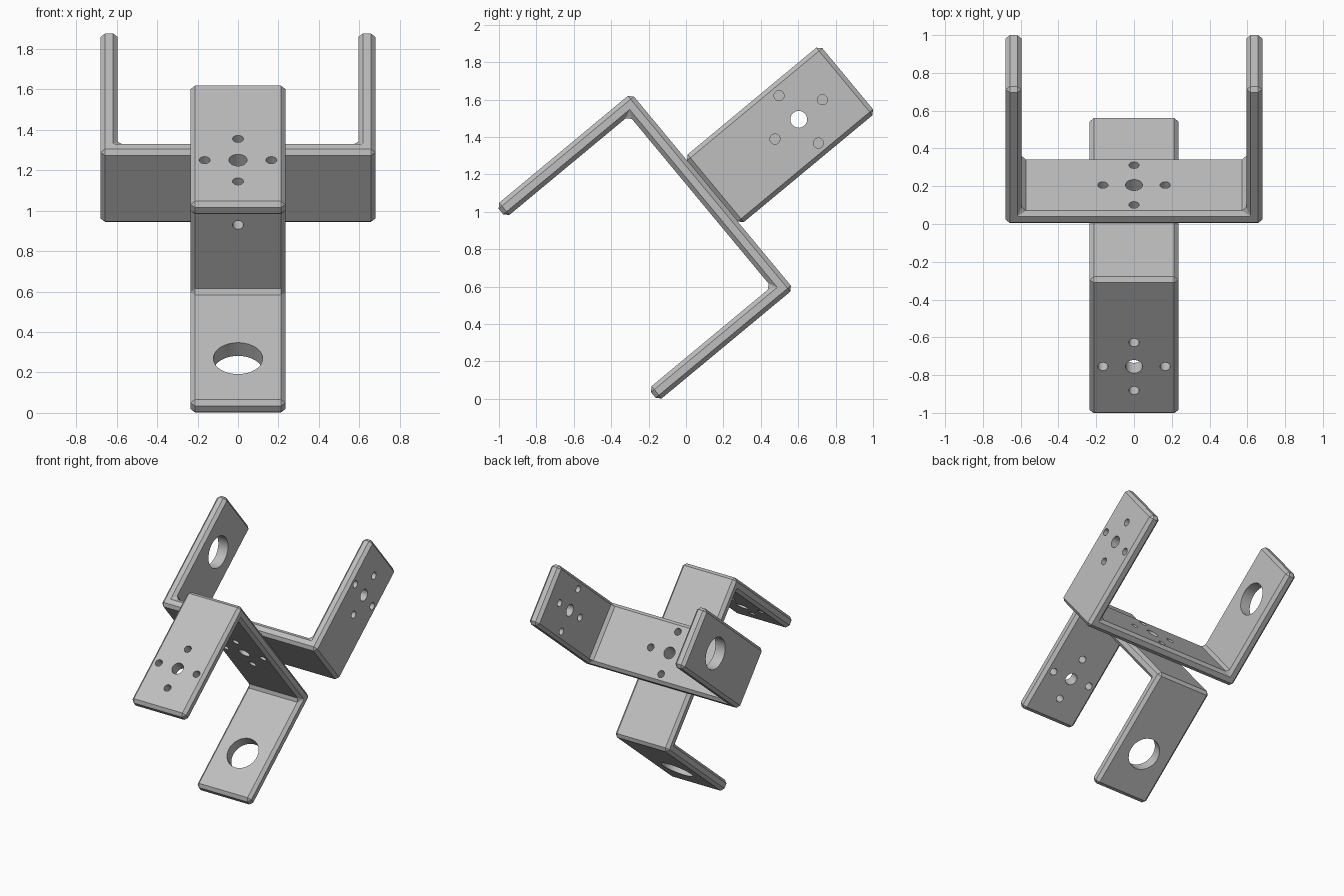
import bpy, bmesh, math
from mathutils import Matrix, Vector

cube = bpy.data.objects.get("Cube")
if cube:
    bpy.data.objects.remove(cube, do_unlink=True)

# Bracket dimensions
HALF_SPAN, WIDTH, ARM, THICK, CHAMFER = 0.68, 0.47, 0.94, 0.085, 0.023
HOLE_HEIGHT = 0.60
RING, SCREW, SHAFT, BEARING = 0.165, 0.027, 0.045, 0.122

metal = bpy.data.materials.new("grey_metal")
metal.use_nodes = True
grey = (0.52, 0.52, 0.52, 1)
metal.diffuse_color = grey
metal.node_tree.nodes["Principled BSDF"].inputs["Base Color"].default_value = grey


def make_object(name, bm):
    bmesh.ops.recalc_face_normals(bm, faces=bm.faces)
    mesh = bpy.data.meshes.new(name)
    bm.to_mesh(mesh)
    bm.free()
    mesh.materials.append(metal)
    obj = bpy.data.objects.new(name, mesh)
    bpy.context.collection.objects.link(obj)
    return obj


def u_channel(name):
    # U profile extruded across its width, every edge chamfered
    inner = HALF_SPAN - THICK
    right = [(HALF_SPAN, 0), (HALF_SPAN, ARM), (inner, ARM), (inner, THICK)]
    profile = right + [(-x, z) for x, z in reversed(right)]
    bm = bmesh.new()
    face = bm.faces.new([bm.verts.new((x, -WIDTH / 2, z)) for x, z in profile])
    side = bmesh.ops.extrude_face_region(bm, geom=[face])["geom"]
    moved = [v for v in side if isinstance(v, bmesh.types.BMVert)]
    bmesh.ops.translate(bm, verts=moved, vec=(0, WIDTH, 0))
    bmesh.ops.recalc_face_normals(bm, faces=bm.faces)
    bmesh.ops.bevel(bm, geom=bm.edges[:], offset=CHAMFER, segments=1,
                    affect='EDGES', profile=0.5)
    return make_object(name, bm)


def drill(bm, centre, radius, turn):
    bmesh.ops.create_cone(bm, cap_ends=True, segments=40, radius1=radius,
                          radius2=radius, depth=THICK * 2,
                          matrix=Matrix.Translation(centre) @ turn)


def drill_horn_pattern(bm, centre, turn):
    # Shaft hole with four screw holes around it
    drill(bm, centre, SHAFT, turn)
    for i in range(4):
        a = i * math.pi / 2
        offset = turn @ Vector((RING * math.cos(a), RING * math.sin(a), 0))
        drill(bm, centre + offset, SCREW, turn)


def hole_cutter():
    bm = bmesh.new()
    flat = Matrix.Identity(4)
    sideways = Matrix.Rotation(math.pi / 2, 4, 'Y')
    mid = HALF_SPAN - THICK / 2
    drill_horn_pattern(bm, Vector((0, 0, THICK / 2)), flat)
    drill_horn_pattern(bm, Vector((mid, 0, HOLE_HEIGHT)), sideways)
    drill(bm, Vector((-mid, 0, HOLE_HEIGHT)), BEARING, sideways)
    cutter = make_object("hole_cutter", bm)
    cutter.hide_render = True
    return cutter


def bracket(name, x_axis, z_axis, origin):
    obj = u_channel(name)
    cutter = hole_cutter()
    mod = obj.modifiers.new("holes", 'BOOLEAN')
    mod.operation, mod.solver, mod.object = 'DIFFERENCE', 'EXACT', cutter
    bpy.ops.object.select_all(action='DESELECT')
    obj.select_set(True)
    bpy.context.view_layer.objects.active = obj
    bpy.ops.object.modifier_apply(modifier=mod.name)
    bpy.data.objects.remove(cutter, do_unlink=True)
    bpy.ops.object.shade_smooth_by_angle(angle=math.radians(25))
    axes = Matrix((x_axis, z_axis.cross(x_axis), z_axis)).transposed()
    obj.matrix_world = Matrix.Translation(origin) @ axes.to_4x4()
    return obj


# Two identical brackets, back to back and crossed, tilted as one
tilt = math.radians(39.7)
normal = Vector((0, math.cos(tilt), math.sin(tilt)))
down = Vector((0, math.sin(tilt), -math.cos(tilt)))
joint = normal * 0.815 - down * 0.767 + Vector((0, 0.004, 0))
bracket("rear_bracket", Vector((1, 0, 0)), normal, joint)
bracket("front_bracket", -down, -normal, joint)
